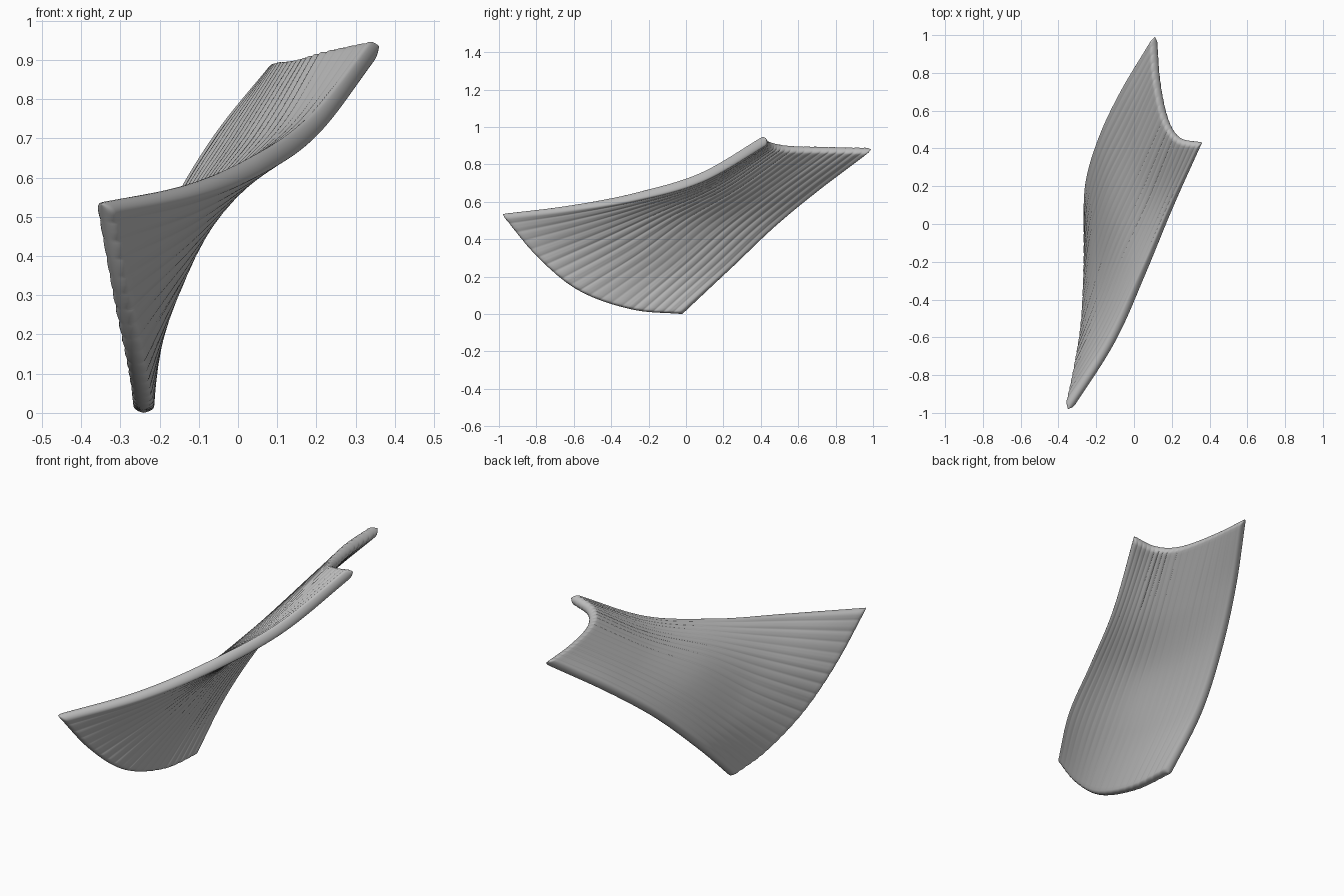
import bpy, bmesh, math, random
from mathutils import Vector

if "Cube" in bpy.data.objects:
    bpy.data.objects.remove(bpy.data.objects["Cube"])

random.seed(4)
HALF = 0.025      # half thickness of the sheet
RIBS = 20

# Cross-sections from the front end to the back end, upper edge to lower edge
SECTIONS = [
    [(-.35, -.98, .55), (-.305, -.79, .32), (-.265, -.57, .14), (-.245, -.29, .04), (-.24, -.02, .015)],
    [(-.12, -.63, .59), (-.15, -.48, .45), (-.17, -.26, .34), (-.205, -.02, .275), (-.235, .24, .26)],
    [(.05, -.27, .65), (-.015, -.16, .59), (-.08, 0, .535), (-.13, .23, .50), (-.165, .485, .495)],
    [(.20, .08, .75), (.12, .15, .725), (.045, .28, .705), (-.005, .49, .70), (-.05, .73, .70)],
    [(.36, .43, .95), (.24, .455, .925), (.17, .56, .905), (.125, .77, .90), (.11, .99, .895)],
]
SECTIONS = [[Vector(p) for p in row] for row in SECTIONS]


def spline(pts, u):
    """Smooth curve through evenly spaced points, u in 0..1."""
    p = [2 * pts[0] - pts[1]] + pts + [2 * pts[-1] - pts[-2]]
    x = u * (len(pts) - 1)
    i = max(0, min(int(x), len(pts) - 2))
    f = x - i
    a, b, c, d = p[i:i + 4]
    return 0.5 * (2 * b + (c - a) * f + (2 * a - 5 * b + 4 * c - d) * f * f
                  + (3 * b - a - 3 * c + d) * f ** 3)


def surface(s, t):
    return spline([spline(row, s) for row in SECTIONS], t)


def samples(n, edge):
    """Parameters in 0..1, packed close together at both rounded edges."""
    start = [edge * (1 - math.cos(math.pi / 2 * k / 5)) for k in range(5)]
    mid = [edge + (1 - 2 * edge) * k / n for k in range(n + 1)]
    return start + mid + [1 - v for v in reversed(start)]


def rounding(v, edge):
    d = min(v, 1 - v) / edge
    return 1 if d >= 1 else math.sqrt(max(0, 1 - (1 - d) ** 2))


ES, ET = 0.026, 0.016
phases = [random.uniform(0.5, 1) for _ in range(RIBS + 1)]


def rib(s):
    """Height of the lengthwise ridges, with narrow valleys between."""
    x = s * RIBS
    return (abs(math.sin(math.pi * x)) ** 0.6 - 0.6) * 0.006 * phases[min(int(x + .5), RIBS)]


# Twisted ribbed sheet with rounded rim
S, T = samples(200, ES), samples(80, ET)
bm = bmesh.new()
layers = {1: [], -1: []}
for t in T:
    rows = {1: [], -1: []}
    for s in S:
        e = 1e-3
        s0, s1, t0, t1 = max(0, s - e), min(1, s + e), max(0, t - e), min(1, t + e)
        n = (surface(s1, t) - surface(s0, t)).cross(surface(s, t1) - surface(s, t0)).normalized()
        r = rounding(s, ES) * rounding(t, ET)
        p = surface(s, t)
        for side in (1, -1):
            rows[side].append(bm.verts.new(p + n * side * r * (HALF + rib(s))))
    for side in (1, -1):
        layers[side].append(rows[side])
for side, g in layers.items():
    for j in range(len(T) - 1):
        for i in range(len(S) - 1):
            q = [g[j][i], g[j][i + 1], g[j + 1][i + 1], g[j + 1][i]]
            bm.faces.new(q if side == 1 else q[::-1])
bmesh.ops.remove_doubles(bm, verts=bm.verts, dist=1e-5)
bmesh.ops.recalc_face_normals(bm, faces=bm.faces)
for f in bm.faces:
    f.smooth = True

# Seat it on the ground
low = min(v.co.z for v in bm.verts)
for v in bm.verts:
    v.co.z -= low

mesh = bpy.data.meshes.new("twisted_ribbed_sheet")
bm.to_mesh(mesh)
bm.free()
mat = bpy.data.materials.new("grey")
mat.diffuse_color = (0.5, 0.5, 0.5, 1)
mat.use_nodes = True
mat.node_tree.nodes["Principled BSDF"].inputs["Base Color"].default_value = mat.diffuse_color
mesh.materials.append(mat)
obj = bpy.data.objects.new("twisted_ribbed_sheet", mesh)
bpy.context.collection.objects.link(obj)
